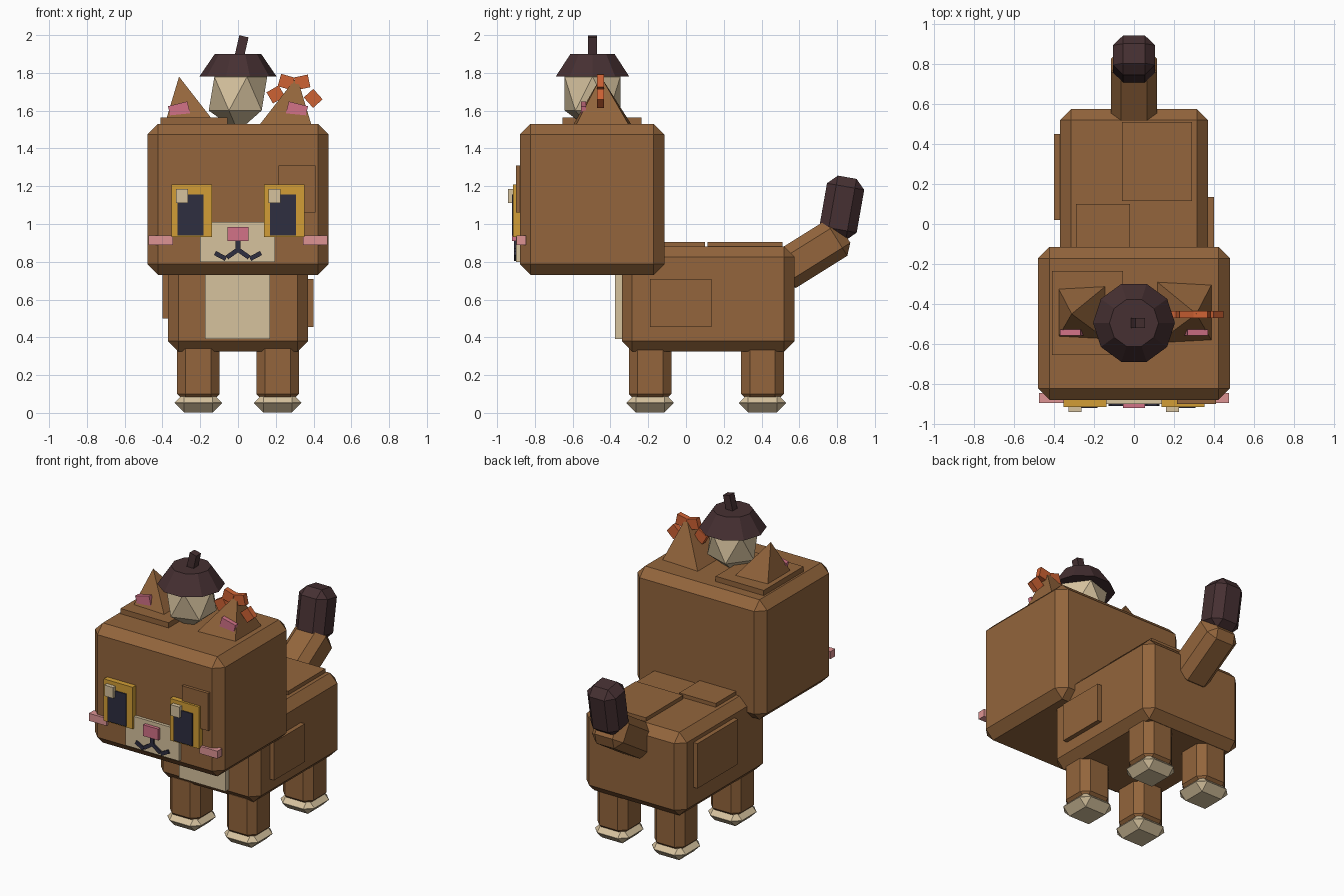
import bpy
import bmesh
from math import radians
from mathutils import Matrix, Vector

cube = bpy.data.objects.get("Cube")
if cube:
    bpy.data.objects.remove(cube, do_unlink=True)


def material(name, r, g, b):
    """Flat material from an sRGB colour given in 0-255."""
    lin = [(c / 255 / 12.92) if c < 11 else ((c / 255 + 0.055) / 1.055) ** 2.4 for c in (r, g, b)]
    m = bpy.data.materials.new(name)
    m.use_nodes = True
    m.diffuse_color = (*lin, 1)
    m.node_tree.nodes["Principled BSDF"].inputs["Base Color"].default_value = (*lin, 1)
    return m


FUR = material("brown_fur", 147, 101, 60)
CREAM = material("cream", 214, 194, 158)
DARK = material("dark_brown", 70, 48, 50)
INK = material("dark_navy", 46, 46, 64)
GOLD = material("gold", 210, 158, 54)
PINK = material("rose_pink", 210, 114, 135)
BLUSH = material("pale_blush", 222, 148, 148)
ORANGE = material("orange", 206, 98, 52)


def finish(name, bm, mat, bevel=0):
    bmesh.ops.recalc_face_normals(bm, faces=bm.faces)
    me = bpy.data.meshes.new(name)
    bm.to_mesh(me)
    bm.free()
    me.materials.append(mat)
    ob = bpy.data.objects.new(name, me)
    bpy.context.scene.collection.objects.link(ob)
    if bevel:
        mod = ob.modifiers.new("chamfer", "BEVEL")
        mod.width = bevel
        mod.segments = 1
        mod.limit_method = "NONE"
    return ob


def block(name, centre, size, mat, bevel=0, rx=0, ry=0):
    """Box by centre and size, with a chamfer and a tilt in degrees."""
    bm = bmesh.new()
    bmesh.ops.create_cube(bm, size=1, matrix=Matrix.Diagonal((*size, 1)))
    ob = finish(name, bm, mat, bevel)
    ob.location = centre
    ob.rotation_euler = (radians(rx), radians(ry), 0)
    return ob


def span(name, x, y, z, mat, bevel=0):
    """Box by its extent along each axis."""
    centre = [(a + b) / 2 for a, b in (x, y, z)]
    return block(name, centre, [b - a for a, b in (x, y, z)], mat, bevel)


SIDES = (("right", -1), ("left", 1))

# Head and body
span("head", (-0.48, 0.48), (-0.88, -0.115), (0.73, 1.53), FUR, 0.057)
span("body", (-0.37, 0.37), (-0.34, 0.575), (0.325, 0.88), FUR, 0.055)
span("chest_patch", (-0.175, 0.17), (-0.375, -0.3), (0.39, 0.8), CREAM)

# Raised fur patches
span("rear_back_patch", (-0.06, 0.29), (0.115, 0.51), (0.86, 0.905), FUR)
span("front_back_patch", (-0.29, -0.02), (-0.2, 0.1), (0.86, 0.905), FUR)
span("left_flank_patch", (0.36, 0.4), (-0.19, 0.135), (0.455, 0.71), FUR)
span("right_flank_patch", (-0.4, -0.36), (0.02, 0.45), (0.5, 0.8), FUR)
span("crown_patch", (-0.41, -0.055), (-0.655, -0.235), (1.51, 1.565), FUR)
span("brow_patch", (0.215, 0.41), (-0.9, -0.86), (1.06, 1.31), FUR)

# Legs and paws
for side, s in SIDES:
    for end, y in (("front", -0.19), ("back", 0.405)):
        block(f"{end}_{side}_leg", (s * 0.21, y, 0.22), (0.225, 0.225, 0.33), FUR, 0.045)
        block(f"{end}_{side}_paw", (s * 0.21, y, 0.053), (0.25, 0.25, 0.1), CREAM, 0.049)

# Tail
block("tail_base", (0, 0.66, 0.84), (0.23, 0.22, 0.42), FUR, 0.05, rx=-58)
block("tail_tip", (0, 0.825, 1.085), (0.21, 0.2, 0.33), DARK, 0.05, rx=-10)

# Eyes, with the glints on the same side of each
for side, s in SIDES:
    x = s * 0.245
    span(f"{side}_eye", (x - 0.107, x + 0.107), (-0.915, -0.86), (0.93, 1.21), GOLD)
    span(f"{side}_pupil", (x - 0.075, x + 0.062), (-0.922, -0.9), (0.938, 1.155), INK)
    span(f"{side}_glint", (x - 0.084, x - 0.019), (-0.942, -0.91), (1.112, 1.185), CREAM)

# Muzzle, nose, mouth and cheeks
span("muzzle", (-0.2, 0.195), (-0.9, -0.86), (0.8, 1.01), CREAM)
span("nose", (-0.055, 0.055), (-0.922, -0.88), (0.91, 0.985), PINK)
span("mouth_bar", (-0.012, 0.012), (-0.91, -0.88), (0.85, 0.91), INK)
for side, s in SIDES:
    block(f"{side}_mouth_inner", (s * 0.03, -0.895, 0.843), (0.07, 0.03, 0.024), INK, ry=s * 35)
    block(f"{side}_mouth_outer", (s * 0.093, -0.895, 0.831), (0.065, 0.03, 0.024), INK, ry=-s * 28)
    block(f"{side}_cheek", (s * 0.41, -0.872, 0.915), (0.13, 0.05, 0.05), BLUSH)

# Ears: pyramids leaning outwards
for side, s in SIDES:
    bm = bmesh.new()
    base = [bm.verts.new((s * x, y, 1.52)) for x, y in
            ((0.11, -0.285), (0.39, -0.3), (0.39, -0.585), (0.11, -0.6))]
    tip = bm.verts.new((s * 0.312, -0.45, 1.78))
    bm.faces.new(base)
    for i in range(4):
        bm.faces.new((base[i], base[(i + 1) % 4], tip))
    finish(f"{side}_ear", bm, FUR)
    block(f"{side}_inner_ear", (s * 0.31, -0.543, 1.597), (0.105, 0.028, 0.08), PINK, ry=s * 14)

# Flower fan beside the left ear
for i, (x, z, turn) in enumerate(((0.2, 1.686, -30), (0.255, 1.752, 16), (0.34, 1.75, -12), (0.398, 1.665, 48))):
    block(f"flower_petal_{i + 1}", (x, -0.453, z), (0.074, 0.036, 0.068), ORANGE, ry=turn)
block("flower_centre", (0.295, -0.453, 1.69), (0.07, 0.036, 0.07), ORANGE)

# Acorn on the head
MID_Y = -0.495
bm = bmesh.new()
bmesh.ops.create_icosphere(bm, subdivisions=1, radius=1)
bmesh.ops.scale(bm, vec=(0.173, 0.173, 0.2), verts=bm.verts)
bmesh.ops.translate(bm, vec=Vector((0, MID_Y, 1.69)), verts=bm.verts)
finish("acorn_nut", bm, CREAM)

bm = bmesh.new()
bmesh.ops.create_cone(bm, cap_ends=True, segments=10, radius1=0.205, radius2=0.123, depth=0.12,
                      matrix=Matrix.Translation((0, MID_Y, 1.84)) @ Matrix.Rotation(radians(90), 4, "Z"))
finish("acorn_cap", bm, DARK)
block("acorn_stem", (0.018, MID_Y, 1.935), (0.05, 0.05, 0.12), DARK, ry=13)
